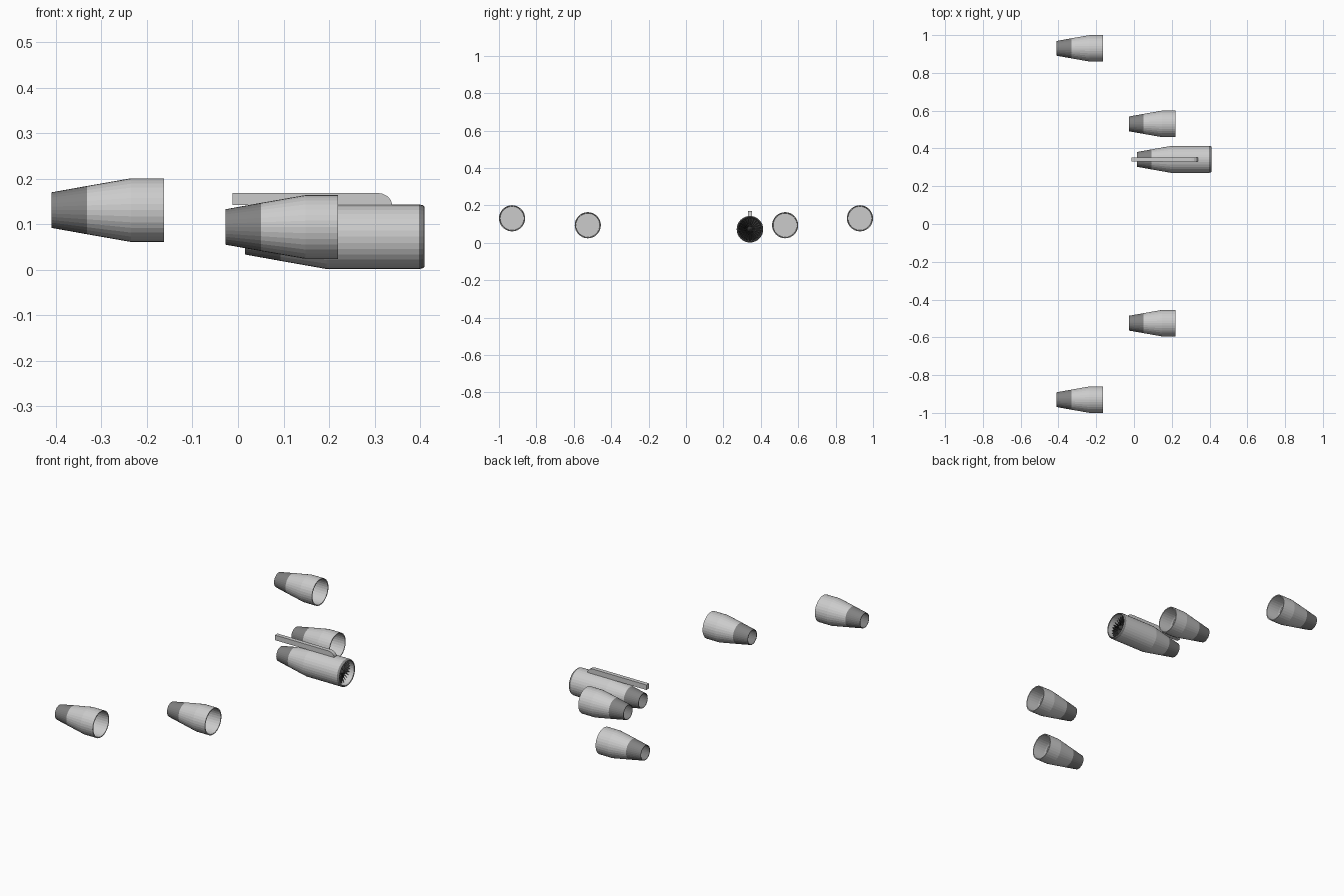
import bpy, bmesh, math
from mathutils import Matrix, Vector

if "Cube" in bpy.data.objects:
    bpy.data.objects.remove(bpy.data.objects["Cube"])

SIDES = 32


def material(name, v):
    m = bpy.data.materials.new(name)
    m.diffuse_color = (v, v, v, 1)
    m.use_nodes = True
    m.node_tree.nodes["Principled BSDF"].inputs["Base Color"].default_value = m.diffuse_color
    return m


dark = material("dark_metal", 0.22)
black = material("fan_black", 0.04)


def finish(bm, name, loc, mat=None):
    bmesh.ops.recalc_face_normals(bm, faces=bm.faces)
    me = bpy.data.meshes.new(name)
    bm.to_mesh(me)
    bm.free()
    ob = bpy.data.objects.new(name, me)
    ob.location = loc
    bpy.context.collection.objects.link(ob)
    if mat:
        me.materials.append(mat)
    return ob


def lathe(name, profile, loc, mat=None):
    """Revolve (x, radius) points about the x axis."""
    bm = bmesh.new()
    rings = []
    for x, r in profile:
        if r == 0:
            rings.append([bm.verts.new((x, 0, 0))] * SIDES)
        else:
            rings.append([bm.verts.new((x, r * math.cos(a), r * math.sin(a)))
                          for a in (2 * math.pi * i / SIDES for i in range(SIDES))])
    for p, q in zip(rings, rings[1:]):
        for i in range(SIDES):
            j = (i + 1) % SIDES
            bm.faces.new(list(dict.fromkeys((p[i], p[j], q[j], q[i]))))
    return finish(bm, name, loc, mat)


# Shared tapered exhaust nozzle, open at the rear (x = 0 is the tail)
NOZZLE = [(0.075, 0.050), (0.0, 0.0365), (0.0, 0.039), (0.078, 0.053)]

# Four hollow nacelles with a recessed bulkhead
for name, x, y, z in (("outer_left", -0.41, 0.93, 0.131), ("outer_right", -0.41, -0.93, 0.131),
                      ("inner_left", -0.027, 0.53, 0.094), ("inner_right", -0.027, -0.525, 0.094)):
    loc = (x, y, z)
    lathe(name + "_cowl", [(0.078, 0.053), (0.175, 0.07), (0.247, 0.07),
                           (0.247, 0.065), (0.175, 0.065), (0.078, 0.05)], loc)
    lathe(name + "_bulkhead", [(0.165, 0), (0.165, 0.064)], loc)
    lathe(name + "_nozzle", NOZZLE, loc, dark)

# Detailed engine
loc = (0.015, 0.342, 0.0725)
lathe("engine_cowl", [(0.078, 0.053), (0.18, 0.071), (0.383, 0.071)], loc)
lathe("engine_nozzle", NOZZLE, loc, dark)
lathe("intake_lip", [(0.383, 0.071), (0.392, 0.069), (0.395, 0.066), (0.392, 0.063)], loc, dark)
lathe("intake_duct", [(0.392, 0.063), (0.345, 0.062)], loc)
lathe("engine_bulkhead", [(0.165, 0), (0.165, 0.067)], loc)
lathe("fan_backing", [(0.345, 0), (0.345, 0.062)], loc, black)
lathe("fan_spinner", [(0.348, 0.018), (0.362, 0.013), (0.373, 0.006), (0.378, 0)], loc, black)

# Fan blades: twisted plates around the hub
bm = bmesh.new()
BLADES = 24
for i in range(BLADES):
    rot = Matrix.Rotation(2 * math.pi * i / BLADES, 3, 'X')
    pts = [(0.348, -0.002, 0.014), (0.362, 0.002, 0.014),
           (0.368, 0.006, 0.061), (0.350, -0.005, 0.061)]
    bm.faces.new([bm.verts.new(rot @ Vector(p)) for p in pts])
finish(bm, "fan_blades", loc, black)

# Pylon: straight beam with a rounded leading edge
outline = [(-0.012, 0.142), (-0.012, 0.169), (0.305, 0.169), (0.318, 0.167),
           (0.329, 0.161), (0.336, 0.153), (0.339, 0.142)]
bm = bmesh.new()
face = bm.faces.new([bm.verts.new((x, -0.011, z)) for x, z in outline])
ext = bmesh.ops.extrude_face_region(bm, geom=[face])
bmesh.ops.translate(bm, vec=(0, 0.022, 0),
                    verts=[v for v in ext["geom"] if isinstance(v, bmesh.types.BMVert)])
finish(bm, "pylon", (0, 0.342, 0))
